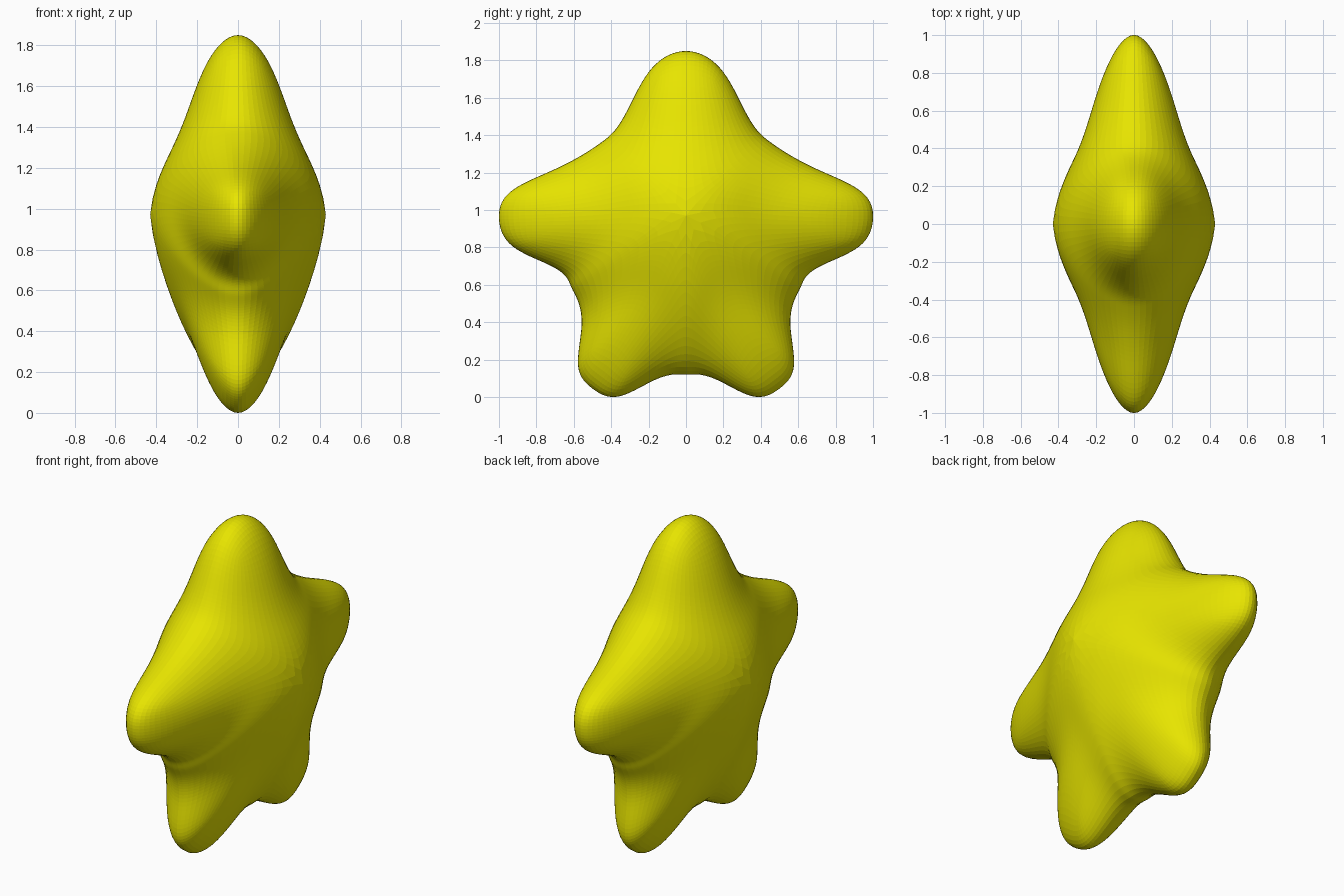
import bpy
import bmesh
from mathutils import Vector

if "Cube" in bpy.data.objects:
    bpy.data.objects.remove(bpy.data.objects["Cube"])

# Right half of the outline (y, z): tip, flank, notch, flank, tip ... from top to bottom
half = [(0, 1.85), (0.305, 1.55), (0.455, 1.36), (0.73, 1.205), (1.0, 0.95), (0.74, 0.71),
        (0.61, 0.58), (0.56, 0.36), (0.50, 0.045), (0.19, 0.08), (0, 0.12)]
outline = half + [(-y, z) for y, z in half[-2:0:-1]]
# Ridge point of each arm (x, y, z), in outline order
ridges = [(0.25, 0, 1.47), (0.25, 0.52, 0.97), (0.25, 0.24, 0.45),
          (0.25, -0.24, 0.45), (0.25, -0.52, 0.97)]

# Star cage: each half arm is a tip triangle and a quad running to the centre
n = len(outline)
targets = [Vector((0, y, z)) for y, z in outline]
faces = []
for s in (1, -1):
    c = len(targets)
    targets.append(Vector((0.43 * s, 0, 0.97)))
    targets += [Vector((x * s, y, z)) for x, y, z in ridges]
    for a in range(5):
        tip, ridge = 4 * a, c + 1 + a
        for d in (1, -1):
            flank, notch = (tip + d) % n, (tip + 2 * d) % n
            faces += [(tip, flank, ridge), (ridge, flank, notch, c)]
mesh = bpy.data.meshes.new("star")
mesh.from_pydata(targets, [], faces)
bm = bmesh.new()
bm.from_mesh(mesh)
bmesh.ops.recalc_face_normals(bm, faces=bm.faces)
bm.to_mesh(mesh)
bm.free()
star = bpy.data.objects.new("star", mesh)
bpy.context.collection.objects.link(star)
sub = star.modifiers.new("rounding", 'SUBSURF')
sub.levels = sub.render_levels = 4

# Push the cage outward until the rounded surface passes through the targets
for step in range(40):
    bpy.context.view_layer.update()
    ev = star.evaluated_get(bpy.context.evaluated_depsgraph_get())
    offs = [t - ev.data.vertices[k].co for k, t in enumerate(targets)]
    for v, o in zip(mesh.vertices, offs):
        v.co += o
    mesh.update()
    star.update_tag()

# Yellow skin
mat = bpy.data.materials.new("yellow")
mat.diffuse_color = (0.8, 0.78, 0.0, 1)
mat.use_nodes = True
mat.node_tree.nodes["Principled BSDF"].inputs["Base Color"].default_value = mat.diffuse_color
mesh.materials.append(mat)
